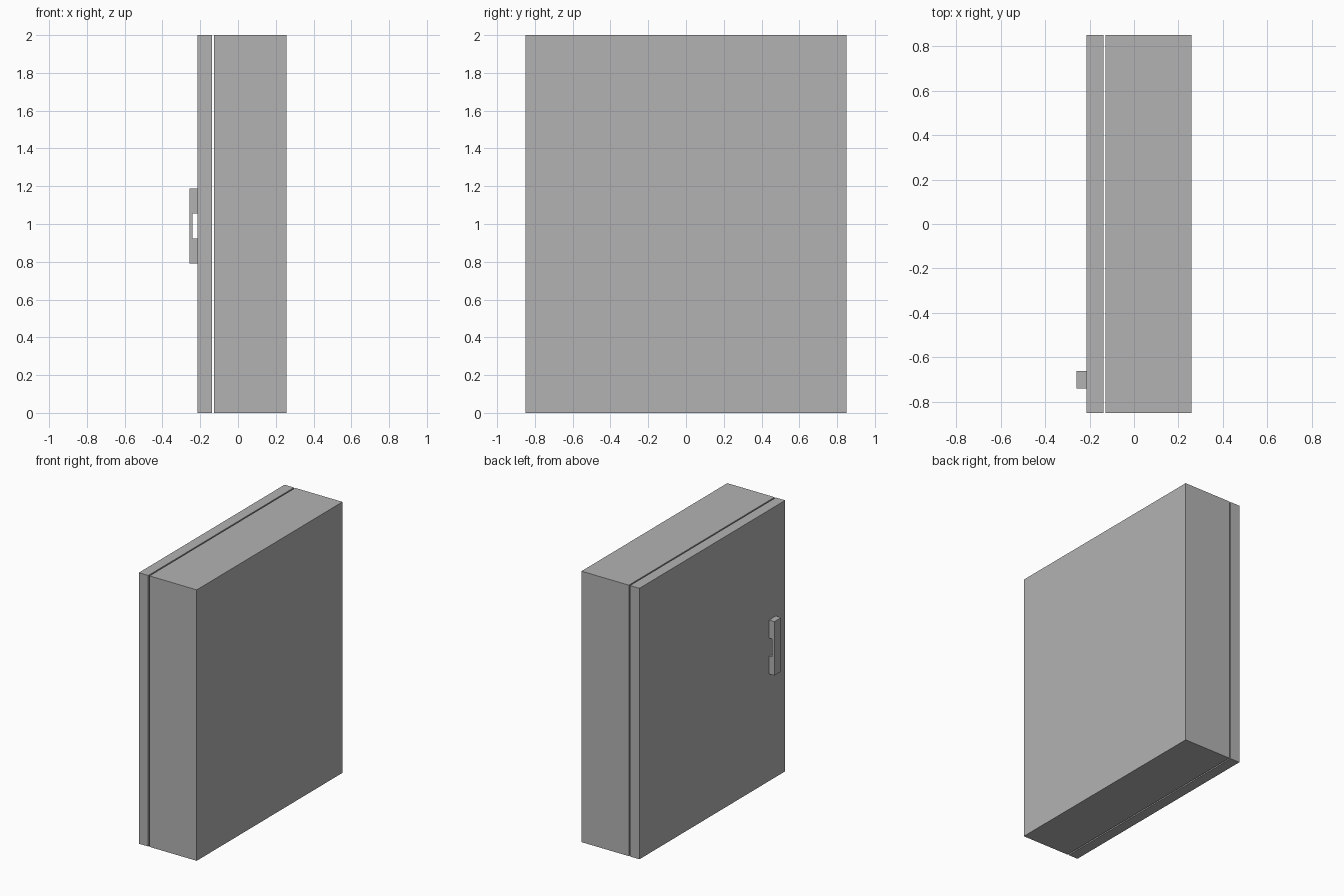
import bpy, bmesh

if "Cube" in bpy.data.objects:
    bpy.data.objects.remove(bpy.data.objects["Cube"])

# Dark grey paint shared by all parts
paint = bpy.data.materials.new("dark_grey_paint")
paint.diffuse_color = (0.45, 0.45, 0.45, 1)
paint.use_nodes = True
paint.node_tree.nodes["Principled BSDF"].inputs["Base Color"].default_value = paint.diffuse_color


def extrude_profile(name, profile, y0, y1):
    """Make a solid by extruding an (x, z) outline from y0 to y1."""
    bm = bmesh.new()
    face = bm.faces.new([bm.verts.new((x, y0, z)) for x, z in profile])
    moved = bmesh.ops.extrude_face_region(bm, geom=[face])["geom"]
    verts = [g for g in moved if isinstance(g, bmesh.types.BMVert)]
    bmesh.ops.translate(bm, verts=verts, vec=(0, y1 - y0, 0))
    bmesh.ops.recalc_face_normals(bm, faces=bm.faces)
    mesh = bpy.data.meshes.new(name)
    bm.to_mesh(mesh)
    bm.free()
    mesh.materials.append(paint)
    obj = bpy.data.objects.new(name, mesh)
    bpy.context.collection.objects.link(obj)
    return obj


def box(name, x0, x1, y0, y1, z0, z1):
    return extrude_profile(name, [(x0, z0), (x1, z0), (x1, z1), (x0, z1)], y0, y1)


HALF_W, HEIGHT = 0.85, 2.0
DOOR_FRONT, DOOR_BACK = -0.215, -0.138
BODY_FRONT, BODY_BACK = -0.128, 0.258

# Main cabinet and the door, separated by a thin open gap
box("cabinet_body", BODY_FRONT, BODY_BACK, -HALF_W, HALF_W, 0, HEIGHT)
box("door", DOOR_FRONT, DOOR_BACK, -HALF_W, HALF_W, 0, HEIGHT)

# U-shaped pull handle near the opening edge of the door
grip, inner = -0.258, -0.24
extrude_profile("door_handle", [
    (DOOR_FRONT, 0.79), (DOOR_FRONT, 0.922), (inner, 0.922), (inner, 1.055),
    (DOOR_FRONT, 1.055), (DOOR_FRONT, 1.188), (grip, 1.188), (grip, 0.79),
], -0.741, -0.662)
